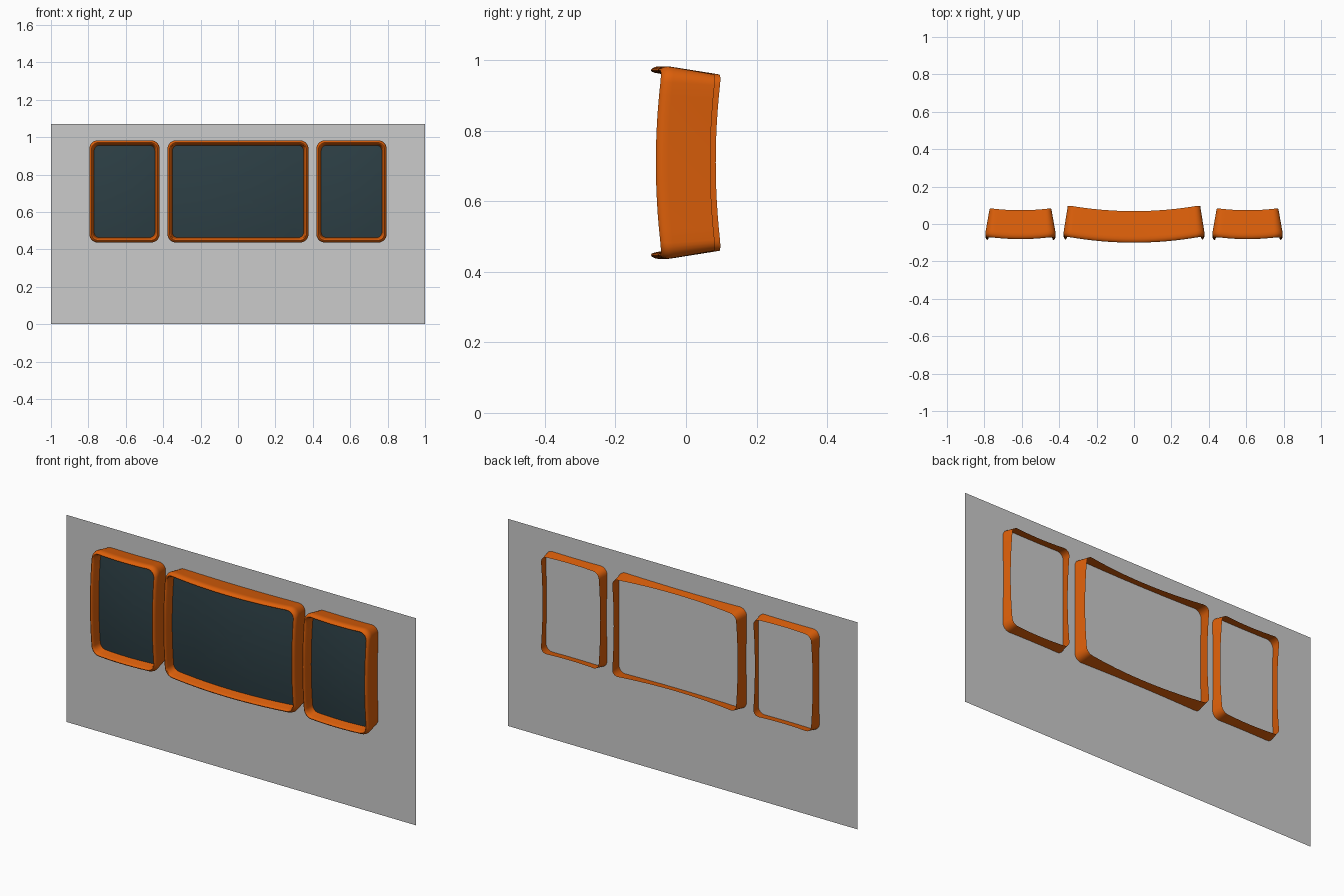
import bpy, math

if "Cube" in bpy.data.objects:
    bpy.data.objects.remove(bpy.data.objects["Cube"])

ZC, HALF_H = 0.7095, 0.273
CURVE_Z = 0.25    # vertical bulge of frames and screens
WALL_Y = 0.027
RECESS = 0.05     # screen depth behind the rim


def material(name, color):
    m = bpy.data.materials.new(name)
    m.diffuse_color = color
    m.use_nodes = True
    m.node_tree.nodes["Principled BSDF"].inputs["Base Color"].default_value = m.diffuse_color
    return m


def add_object(name, verts, faces, mat=None):
    me = bpy.data.meshes.new(name)
    me.from_pydata(verts, [], faces)
    me.update()
    ob = bpy.data.objects.new(name, me)
    bpy.context.collection.objects.link(ob)
    if mat:
        me.materials.append(mat)
        bpy.ops.object.select_all(action='DESELECT')
        ob.select_set(True)
        bpy.context.view_layer.objects.active = ob
        bpy.ops.object.shade_smooth_by_angle(angle=math.radians(40))
    return ob


def outline(hw, hh, r, corner=6, side=12):
    """Rounded rectangle, counter-clockwise from the front, with divided sides."""
    arcs = []
    for k, (sx, sz) in enumerate([(1, -1), (1, 1), (-1, 1), (-1, -1)]):
        start = -math.pi / 2 + k * math.pi / 2
        arcs.append([(sx * (hw - r) + r * math.cos(start + math.pi / 2 * i / corner),
                      sz * (hh - r) + r * math.sin(start + math.pi / 2 * i / corner))
                     for i in range(corner + 1)])
    pts = []
    for k in range(4):
        pts += arcs[k]
        a, b = arcs[k][-1], arcs[(k + 1) % 4][0]
        pts += [(a[0] + (b[0] - a[0]) * t / side, a[1] + (b[1] - a[1]) * t / side)
                for t in range(1, side)]
    return pts


def bridge(count, n):
    return [(r * n + i, r * n + (i + 1) % n, (r + 1) * n + (i + 1) % n, (r + 1) * n + i)
            for r in range(count - 1) for i in range(n)]


def monitor(name, cx, hw, y0, depth, curve_x):
    def bulge(y, pts):
        return [(cx + x, y + curve_x * x * x + CURVE_Z * z * z, ZC + z) for x, z in pts]

    # frame: section as (inset, depth) from back edge over the rounded rim to the screen
    section = [(0.023, depth), (0.002, 0.034), (0, 0.02), (0.002, 0.01), (0.006, 0.003),
               (0.011, 0), (0.015, 0.003), (0.018, 0.011), (0.020, 0.022), (0.026, RECESS)]
    verts = []
    for inset, d in section:
        pts = outline(hw - inset, HALF_H - inset, 0.045 - inset * 0.6)
        verts += bulge(y0 + d, pts)
    n = len(pts)
    add_object(name + "_frame", verts, bridge(len(section), n), orange)

    # screen: concentric rings on the same bulge
    scales = [1, 0.8, 0.6, 0.4, 0.2]
    sv = []
    for s in scales:
        sv += bulge(y0 + RECESS, [(x * s, z * s) for x, z in pts])
    sv += bulge(y0 + RECESS, [(0, 0)])
    last = (len(scales) - 1) * n
    faces = bridge(len(scales), n)
    faces += [(last + i, last + (i + 1) % n, len(sv) - 1) for i in range(n)]
    add_object(name + "_screen", sv, faces, dark)


orange = material("orange_frame", (0.72, 0.115, 0.003, 1))
dark = material("dark_screen", (0.026, 0.05, 0.06, 1))

# flat wall panel
add_object("wall_panel", [(-1, WALL_Y, 0), (1, WALL_Y, 0), (1, WALL_Y, 1.07), (-1, WALL_Y, 1.07)],
           [(0, 1, 2, 3)])

# wide centre monitor and two narrow side monitors
monitor("centre_monitor", 0, 0.377, -0.117, 0.170, 0.25)
for side, sign in (("left", -1), ("right", 1)):
    monitor(side + "_monitor", sign * 0.607, 0.188, -0.098, 0.156, 0.40)
